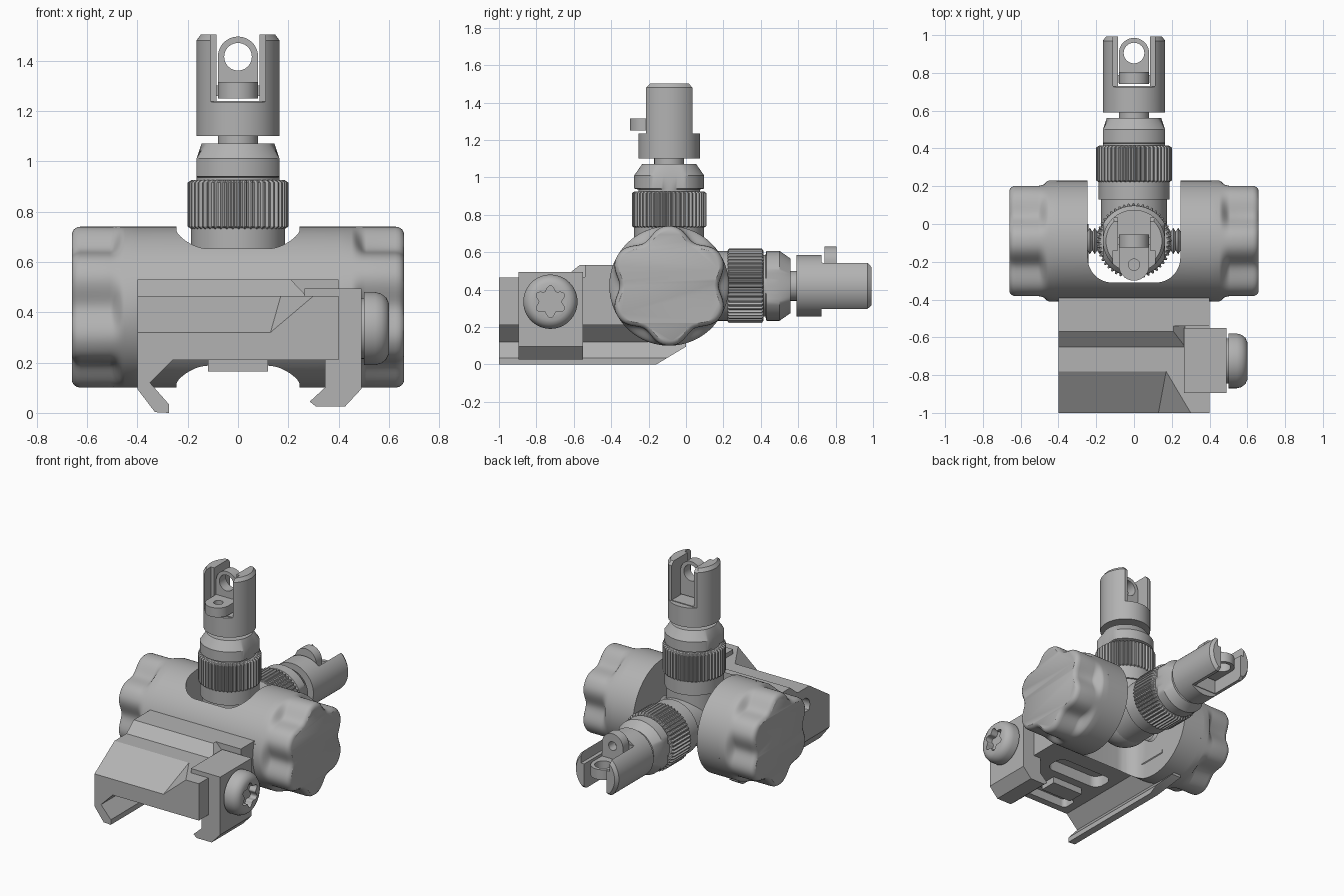
import bpy, bmesh
from math import pi, sin, cos, radians
from mathutils import Matrix, Vector

cube = bpy.data.objects.get("Cube")
if cube:
    bpy.data.objects.remove(cube, do_unlink=True)

grey = bpy.data.materials.new("metal_grey")
grey.use_nodes = True
GREY = (0.45, 0.45, 0.45, 1)
grey.diffuse_color = GREY
grey.node_tree.nodes["Principled BSDF"].inputs["Base Color"].default_value = GREY

HUB = Vector((0, -0.09, 0.42))
ALONG_X = Matrix.Rotation(pi / 2, 4, 'Y')
IDENT = Matrix.Identity(4)


def finish(name, bm, matrix=IDENT):
    bmesh.ops.recalc_face_normals(bm, faces=bm.faces)
    mesh = bpy.data.meshes.new(name)
    bm.to_mesh(mesh)
    bm.free()
    mesh.materials.append(grey)
    ob = bpy.data.objects.new(name, mesh)
    ob.matrix_world = matrix
    bpy.context.collection.objects.link(ob)
    return ob


def plain(r, ang, t):
    return r


def lathe(name, profile, matrix=IDENT, n=64, shape=plain):
    """Rings of (radius, height) about local z, radius altered by shape."""
    bm = bmesh.new()
    rings = []
    for r, t in profile:
        ring = []
        for i in range(n):
            a = 2 * pi * i / n
            q = shape(r, a, t)
            ring.append(bm.verts.new((q * cos(a), q * sin(a), t)))
        rings.append(ring)
    for lo, hi in zip(rings, rings[1:]):
        for i in range(n):
            j = (i + 1) % n
            bm.faces.new((lo[i], lo[j], hi[j], hi[i]))
    bm.faces.new(rings[0])
    bm.faces.new(rings[-1])
    return finish(name, bm, matrix)


def prism(name, pts, axis, a, b, matrix=IDENT):
    """Outline in the plane square to axis, extruded from a to b."""
    def place(p, d):
        return {'X': (d, p[0], p[1]), 'Y': (p[0], d, p[1]), 'Z': (p[0], p[1], d)}[axis]
    bm = bmesh.new()
    lo = [bm.verts.new(place(p, a)) for p in pts]
    hi = [bm.verts.new(place(p, b)) for p in pts]
    bm.faces.new(lo)
    bm.faces.new(hi)
    for i in range(len(pts)):
        j = (i + 1) % len(pts)
        bm.faces.new((lo[i], lo[j], hi[j], hi[i]))
    return finish(name, bm, matrix)


def box(name, x0, x1, y0, y1, z0, z1, matrix=IDENT):
    return prism(name, [(x0, y0), (x1, y0), (x1, y1), (x0, y1)], 'Z', z0, z1, matrix)


def arc(cx, cy, r, start, end, n=12):
    return [(cx + r * cos(radians(start + (end - start) * i / n)),
             cy + r * sin(radians(start + (end - start) * i / n))) for i in range(n + 1)]


def rounded(x0, x1, y0, y1, r):
    return (arc(x1 - r, y1 - r, r, 0, 90) + arc(x0 + r, y1 - r, r, 90, 180)
            + arc(x0 + r, y0 + r, r, 180, 270) + arc(x1 - r, y0 + r, r, 270, 360))


def cut(ob, *cutters):
    for c in cutters:
        mod = ob.modifiers.new("cut", 'BOOLEAN')
        mod.operation = 'DIFFERENCE'
        mod.solver = 'EXACT'
        mod.object = c
        bpy.context.view_layer.objects.active = ob
        bpy.ops.object.modifier_apply(modifier=mod.name)
        bpy.data.objects.remove(c, do_unlink=True)
    return ob


# Barrel with the fork slot for the posts
barrel = lathe("barrel", [(0.32, -0.41), (0.32, 0.41)], Matrix.Translation(HUB) @ ALONG_X, 128)
cut(barrel, prism("slot_cutter", rounded(-0.245, 0.245, -0.31, 0.8, 0.13), 'Z', -0.2, 1))


# Scalloped knobs
def scallop(r, ang, t):
    lobe = (1 - cos(6 * ang)) / 2
    run = min(1, max(0, (t - 0.45) / 0.06))
    return r - 0.055 * lobe ** 1.3 * run * run * (3 - 2 * run)


knob_profile = [(0.32, 0.4)] + [(0.32, 0.45 + 0.01 * i) for i in range(7)] + [
    (0.32, 0.625), (0.317, 0.64), (0.309, 0.652), (0.295, 0.66)]
for side, sign in (("left", 1), ("right", -1)):
    lathe(side + "_knob", knob_profile,
          Matrix.Translation(HUB) @ Matrix.Rotation(sign * pi / 2, 4, 'Y'), 120, scallop)

# Threaded axle and centre hub
threads = [(0.05 if i % 2 else 0.07, -0.26 + 0.013 * i) for i in range(41)]
lathe("axle", threads, Matrix.Translation(HUB) @ ALONG_X, 32)
hub_arc = [(0.18 * cos(a), 0.18 * sin(a)) for a in [radians(-85 + 10 * i) for i in range(18)]]
lathe("hub", hub_arc, Matrix.Translation(HUB), 48)


# One sight post, built upright about the hub
def knurled(r, ang, t):
    tooth = round(ang / (2 * pi) * 192) % 4
    return r if tooth < 2 else r - 0.012


def two_flats(r, ang, t):
    return min(r, 0.165 / max(abs(cos(ang)), 0.01))


def sight_post(tag, turn):
    m = Matrix.Translation(HUB) @ turn
    lathe(tag + "_post_base", [(0.175, 0), (0.175, 0.22), (0.187, 0.22), (0.187, 0.315)], m)
    lathe(tag + "_knurled_ring", [(0.185, 0.31), (0.2, 0.32), (0.2, 0.495), (0.185, 0.505)],
          m, 192, knurled)
    lathe(tag + "_collar", [(0.165, 0.5), (0.165, 0.515), (0.187, 0.52), (0.187, 0.59),
                            (0.145, 0.65)], m, 96, two_flats)
    lathe(tag + "_neck", [(0.08, 0.64), (0.08, 0.69)], m, 32)
    head = lathe(tag + "_head", [(0.165, 0.68), (0.165, 1.06), (0.148, 1.083)], m, 96)
    cut(head,
        box("c", -0.085, 0.085, -0.3, 0.3, 0.82, 1.2, m),
        box("c", -0.11, 0.11, -0.3, -0.05, 0.82, 1.2, m),
        box("c", -0.3, 0.3, -0.3, -0.125, 0.815, 1.2, m),
        box("c", -0.3, 0.3, 0.125, 0.3, 0.815, 1.2, m))
    for s in (-1, 1):
        cut(head, prism("c", [(s * 0.09, 1.1), (s * 0.14, 1.1), (s * 0.14, 1.04)], 'X',
                        -0.3, 0.3, m))
    # Flip aperture: upright ring and lying tab
    plate = prism(tag + "_aperture", [(-0.08, 0.83), (0.08, 0.83)] + arc(0, 0.995, 0.08, 0, 180, 24),
                  'Y', -0.035, 0.035, m)
    cut(plate, prism("c", arc(0, 0.995, 0.055, 0, 345, 23), 'Y', -0.2, 0.2, m))
    tab = prism(tag + "_aperture_tab", [(0.08, 0.03), (-0.08, 0.03)] + arc(0, -0.13, 0.08, 180, 360, 24),
                'Z', 0.83, 0.895, m)
    cut(tab, prism("c", arc(0, -0.125, 0.03, 0, 345, 23), 'Z', 0.7, 1, m))
    box(tag + "_aperture_pin", -0.09, 0.09, -0.02, 0.02, 0.84, 0.88, m)


sight_post("upright", IDENT)
sight_post("rear", Matrix.Rotation(-pi / 2, 4, 'X'))

# Mount block with sloped front pocket, clamp notch and underside pockets
mount = prism("mount_block", [(-1, 0.21), (-1, 0.465), (-0.65, 0.465), (-0.57, 0.53),
                              (-0.32, 0.53), (-0.32, 0.21)], 'X', -0.4, 0.4)
bm = bmesh.new()
for p in [(-0.5, -0.78, 0.465), (0.17, -0.78, 0.465), (-0.5, -1.05, 0.287), (0.12, -1.05, 0.287),
          (0.14, -0.82, 0.44), (0.33, -1.05, 0.465), (0.33, -1.05, 0.6), (0.17, -0.78, 0.6),
          (-0.5, -0.78, 0.6), (-0.5, -1.05, 0.6)]:
    bm.verts.new(p)
hull = bmesh.ops.convex_hull(bm, input=bm.verts)
cut(mount, finish("pocket_cutter", bm),
    prism("notch_cutter", [(0.2, 0.54), (0.27, 0.466), (0.5, 0.466), (0.5, 0.54)], 'Y', -0.7, -0.54),
    prism("pocket_cutter", rounded(-0.2, 0.24, -0.62, -0.46, 0.06), 'Z', 0.1, 0.29),
    prism("pocket_cutter", rounded(-0.2, 0.24, -0.95, -0.84, 0.03), 'Z', 0.1, 0.27),
    prism("hole_cutter", arc(-0.725, 0.335, 0.06, 0, 345, 23), 'X', -0.5, -0.34))
box("recoil_key", -0.12, 0.12, -0.8, -0.68, 0.165, 0.22)

# Fixed dovetail rail on one side, with its slanted rear end
rail = prism("dovetail_rail", [(-0.4, 0.3), (-0.4, 0.095), (-0.33, 0.003), (-0.275, 0), (-0.275, 0.035),
                               (-0.35, 0.12), (-0.24, 0.23), (-0.25, 0.3)], 'Y', -1, 0)
cut(rail, prism("rail_cutter", [(-0.16, -0.001), (0.1, 0.155), (0.1, -0.1), (-0.16, -0.1)], 'X', -1, 0.5),
    box("pocket_cutter", -0.6, 0, -1.1, -0.99, 0.29, 0.4))

# Clamp jaw and its domed screw
prism("clamp_jaw", [(0.265, 0.495), (0.49, 0.495), (0.49, 0.095), (0.425, 0.025), (0.31, 0.025),
                    (0.285, 0.045), (0.345, 0.1), (0.345, 0.3), (0.265, 0.3)], 'Y', -0.895, -0.55)
screw_at = Matrix.Translation((0, -0.725, 0.335)) @ ALONG_X
screw = lathe("clamp_screw", [(0.12, 0.48), (0.12, 0.5), (0.145, 0.5), (0.145, 0.545), (0.138, 0.57),
                              (0.122, 0.59), (0.1, 0.6)], screw_at)
cut(screw, lathe("drive_cutter", [(0.072, 0.55), (0.072, 0.65)], screw_at, 72,
                 lambda r, ang, t: r + 0.013 * cos(6 * ang)))

# Smooth curved walls, crisp edges
bpy.ops.object.select_all(action='DESELECT')
for ob in bpy.context.collection.objects:
    if ob.type == 'MESH':
        ob.select_set(True)
        bpy.context.view_layer.objects.active = ob
bpy.ops.object.shade_smooth_by_angle(angle=radians(32))
